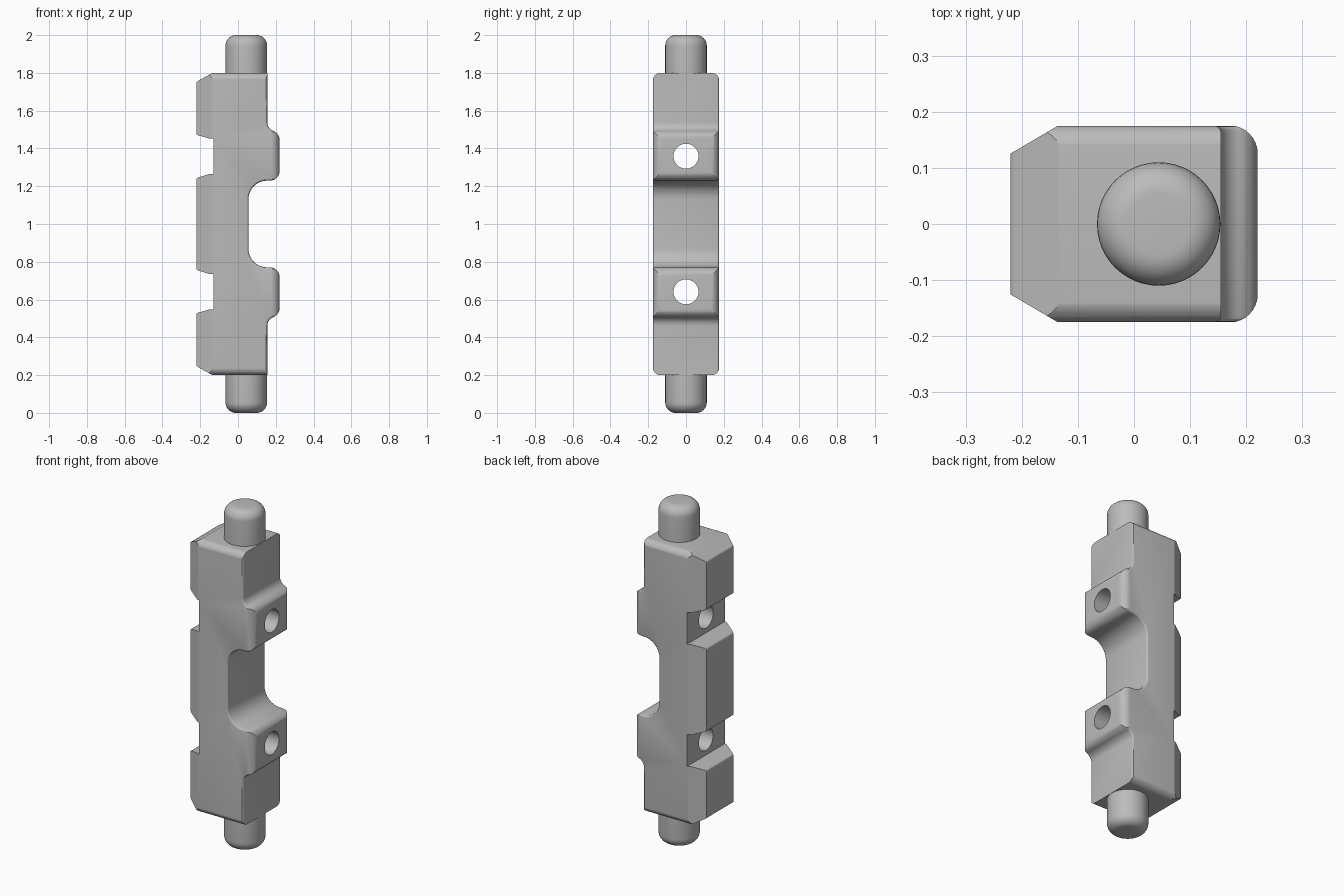
import bpy, bmesh, math
from mathutils import Vector

if "Cube" in bpy.data.objects:
    bpy.data.objects.remove(bpy.data.objects["Cube"])

grey = bpy.data.materials.new("plain grey")
grey.use_nodes = True
COLOUR = (0.5, 0.5, 0.5, 1)
grey.diffuse_color = COLOUR
grey.node_tree.nodes["Principled BSDF"].inputs["Base Color"].default_value = COLOUR


def rounded(corners, steps=8):
    """Turn (a, b, radius) corners into an outline with filleted corners."""
    out = []
    for i, (a, b, r) in enumerate(corners):
        p = Vector((a, b))
        if r == 0:
            out.append(p)
            continue
        u = (Vector(corners[i - 1][:2]) - p).normalized()
        v = (Vector(corners[(i + 1) % len(corners)][:2]) - p).normalized()
        half = u.angle(v) / 2
        centre = p + (u + v).normalized() * r / math.sin(half)
        start = p + u * r / math.tan(half) - centre
        end = p + v * r / math.tan(half) - centre
        sweep = start.angle_signed(end)
        for k in range(steps + 1):
            t = -sweep * k / steps
            c, s = math.cos(t), math.sin(t)
            out.append(centre + Vector((start.x * c - start.y * s,
                                        start.x * s + start.y * c)))
    return out


def finish(name, bm):
    bmesh.ops.recalc_face_normals(bm, faces=bm.faces)
    mesh = bpy.data.meshes.new(name)
    bm.to_mesh(mesh)
    bm.free()
    mesh.materials.append(grey)
    ob = bpy.data.objects.new(name, mesh)
    bpy.context.collection.objects.link(ob)
    return ob


def prism(name, outline, place, low, high, soften=0):
    """Extrude an outline; place(a, b, depth) gives the 3D point."""
    bm = bmesh.new()
    face = bm.faces.new([bm.verts.new(place(p.x, p.y, low)) for p in outline])
    ext = bmesh.ops.extrude_face_region(bm, geom=[face])["geom"]
    shift = Vector(place(0, 0, high)) - Vector(place(0, 0, low))
    bmesh.ops.translate(bm, vec=shift, verts=[g for g in ext if isinstance(g, bmesh.types.BMVert)])
    if soften:
        # soften the rims on the lobed side only
        rims = [e for e in bm.edges if all(v.co.x > 0.03 for v in e.verts)
                and abs(e.verts[0].co.y - e.verts[1].co.y) < 0.001]
        bmesh.ops.bevel(bm, geom=rims, offset=soften, segments=3,
                        profile=0.5, affect='EDGES')
    return finish(name, bm)


def cut(ob, tool, operation):
    mod = ob.modifiers.new(operation.lower(), 'BOOLEAN')
    mod.operation, mod.object, mod.solver = operation, tool, 'EXACT'
    bpy.context.view_layer.objects.active = ob
    bpy.ops.object.modifier_apply(modifier=mod.name)
    bpy.data.objects.remove(tool)


# Side outline, lower half: waist, lobe, bottom, lower tooth, half of middle tooth
half_outline = [
    (0.055, 0.77, 0.1), (0.22, 0.77, 0.05), (0.22, 0.52, 0.05),
    (0.155, 0.495, 0.05), (0.155, 0.2, 0), (-0.135, 0.2, 0),
    (-0.22, 0.247, 0.012), (-0.22, 0.528, 0.012), (-0.15, 0.548, 0.02),
    (-0.13, 0.548, 0), (-0.13, 0.735, 0), (-0.15, 0.735, 0.02),
    (-0.22, 0.757, 0.012)]
outline = half_outline + [(x, 2 - z, r) for x, z, r in reversed(half_outline)]
body = prism("body", rounded(outline), lambda a, b, d: (a, d, b), -0.175, 0.175, 0.012)

# Plan shape: chamfered tooth side, rounded lobe side
W = 0.1755
plan = [(-0.221, -0.125, 0), (-0.1, -0.196, 0), (0, -W, 0), (0.2205, -W, 0.05),
        (0.2205, W, 0.05), (0, W, 0), (-0.1, 0.196, 0), (-0.221, 0.125, 0)]
cut(body, prism("plan_trim", rounded(plan), lambda a, b, d: (a, b, d), 0, 2), 'INTERSECT')

# End shape: rounded top and bottom corners
ends = [(-W, 0.1995, 0.04), (W, 0.1995, 0.04), (W, 1.8005, 0.04), (-W, 1.8005, 0.04)]
cut(body, prism("end_trim", rounded(ends), lambda a, b, d: (d, a, b), -0.5, 0.5), 'INTERSECT')

# Screw holes through the lobes
for z in (0.641, 1.359):
    ring = [Vector((0.066 * math.cos(k * math.tau / 40), z + 0.066 * math.sin(k * math.tau / 40)))
            for k in range(40)]
    cut(body, prism("hole_cutter", ring, lambda a, b, d: (d, a, b), -0.5, 0.5), 'DIFFERENCE')


def pin(name, tip, root):
    """Round pin with a filleted tip."""
    inward = 1 if root > tip else -1
    path = [(0.0, tip)]
    for k in range(9):
        t = k * math.pi / 16
        path.append((0.055 + 0.055 * math.sin(t), tip + inward * 0.055 * (1 - math.cos(t))))
    path += [(0.11, root), (0.0, root)]
    bm = bmesh.new()
    verts = [bm.verts.new((r, 0, z)) for r, z in path]
    edges = [bm.edges.new(pair) for pair in zip(verts, verts[1:])]
    bmesh.ops.spin(bm, geom=verts + edges, cent=(0, 0, 0), axis=(0, 0, 1),
                   angle=math.tau, steps=48)
    bmesh.ops.remove_doubles(bm, verts=bm.verts, dist=0.0005)
    ob = finish(name, bm)
    ob.location.x = 0.044
    return ob


parts = [body, pin("top_pin", 2, 1.77), pin("bottom_pin", 0, 0.23)]

# Smooth the rounded surfaces, keep crisp edges
for ob in bpy.context.scene.objects:
    ob.select_set(ob in parts)
bpy.context.view_layer.objects.active = body
bpy.ops.object.shade_smooth_by_angle(angle=math.radians(28))
